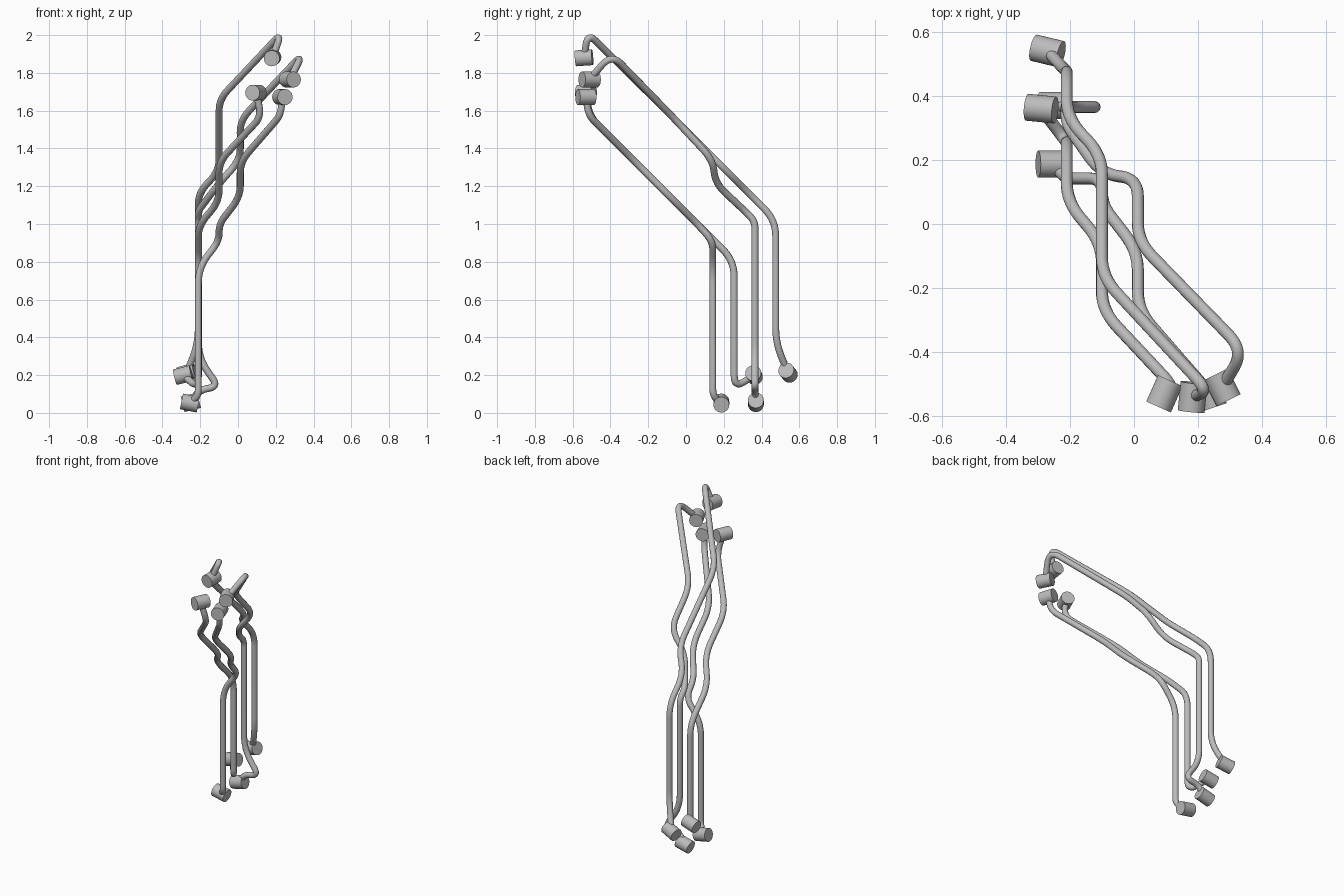
import bpy
from mathutils import Vector

cube = bpy.data.objects.get("Cube")
if cube:
    bpy.data.objects.remove(cube)

TUBE_R = 0.0187
CAP_R, CAP_LEN = 0.042, 0.09

grey = bpy.data.materials.new("pipe_grey")
grey.use_nodes = True
grey.diffuse_color = (0.5, 0.5, 0.5, 1)
grey.node_tree.nodes["Principled BSDF"].inputs["Base Color"].default_value = (0.5, 0.5, 0.5, 1)


def rounded(corners, trim=0.085, steps=8):
    """Round every inner corner of a path with a small curve."""
    pts = [Vector(c) for c in corners]
    path = [pts[0]]
    for a, b, c in zip(pts, pts[1:], pts[2:]):
        t = min(trim, 0.48 * (a - b).length, 0.48 * (c - b).length)
        p, q = b + (a - b).normalized() * t, b + (c - b).normalized() * t
        for i in range(steps + 1):
            s = i / steps
            path.append(p * (1 - s) ** 2 + b * 2 * s * (1 - s) + q * s * s)
    return path + [pts[-1]]


def pipe(name, corners):
    path = rounded(corners)
    curve = bpy.data.curves.new(name, "CURVE")
    curve.dimensions = "3D"
    curve.bevel_depth = TUBE_R
    curve.bevel_resolution = 4
    curve.use_fill_caps = True
    spline = curve.splines.new("POLY")
    spline.points.add(len(path) - 1)
    for point, co in zip(spline.points, path):
        point.co = (*co, 1)
    spline.use_smooth = True
    curve.materials.append(grey)
    bpy.context.collection.objects.link(bpy.data.objects.new(name, curve))


def end_cap(name, centre, axis):
    bpy.ops.mesh.primitive_cylinder_add(vertices=32, radius=CAP_R, depth=CAP_LEN, location=centre)
    cap = bpy.context.object
    cap.name = name
    cap.rotation_euler = Vector(axis).to_track_quat("Z", "Y").to_euler()
    cap.data.materials.append(grey)
    bpy.ops.object.shade_smooth_by_angle()


# Each pipe: corner path from bottom to top, then the axes of its two end caps
X0, X1, X2 = -0.21, -0.10, 0.012
pipes = {
    "inner_pipe": (
        [(-0.255, 0.187, 0.052), (X0, 0.142, 0.09), (X0, 0.142, 0.77), (X1, 0.142, 0.91),
         (X1, 0.06, 1.0), (X2, -0.085, 1.145), (X2, -0.27, 1.33), (0.225, -0.515, 1.575),
         (0.235, -0.53, 1.672)],
        (1, 0, -0.2), (0.3, -0.9, 0)),
    "second_pipe": (
        [(-0.29, 0.36, 0.2), (X0, 0.255, 0.13), (X0, 0.255, 0.805), (X0, 0.07, 0.99),
         (X1, -0.06, 1.12), (X1, -0.27, 1.33), (0.125, -0.51, 1.57), (0.095, -0.53, 1.695)],
        (1, -0.1, 0.25), (-0.4, -0.9, 0)),
    "third_pipe": (
        [(-0.25, 0.37, 0.056), (-0.205, 0.365, 0.12), (-0.105, 0.365, 0.14), (X0, 0.365, 0.29),
         (X0, 0.365, 1.015), (X0, 0.31, 1.07), (X1, 0.155, 1.215), (X2, 0.142, 1.34),
         (X2, -0.055, 1.55), (0.343, -0.395, 1.9), (0.275, -0.51, 1.765)],
        (1, 0, 0.25), (0.45, -0.9, 0)),
    "outer_pipe": (
        [(-0.27, 0.54, 0.213), (X0, 0.475, 0.37), (X0, 0.475, 1.02), (X0, 0.33, 1.165),
         (X1, 0.215, 1.28), (X1, -0.165, 1.66), (0.23, -0.52, 2.01), (0.183, -0.54, 1.88)],
        (1, -0.24, 0.3), (-0.1, -1, -0.07)),
}
for name, (corners, low_axis, high_axis) in pipes.items():
    pipe(name, corners)
    end_cap(name + "_lower_cap", corners[0], low_axis)
    end_cap(name + "_upper_cap", corners[-1], high_axis)
